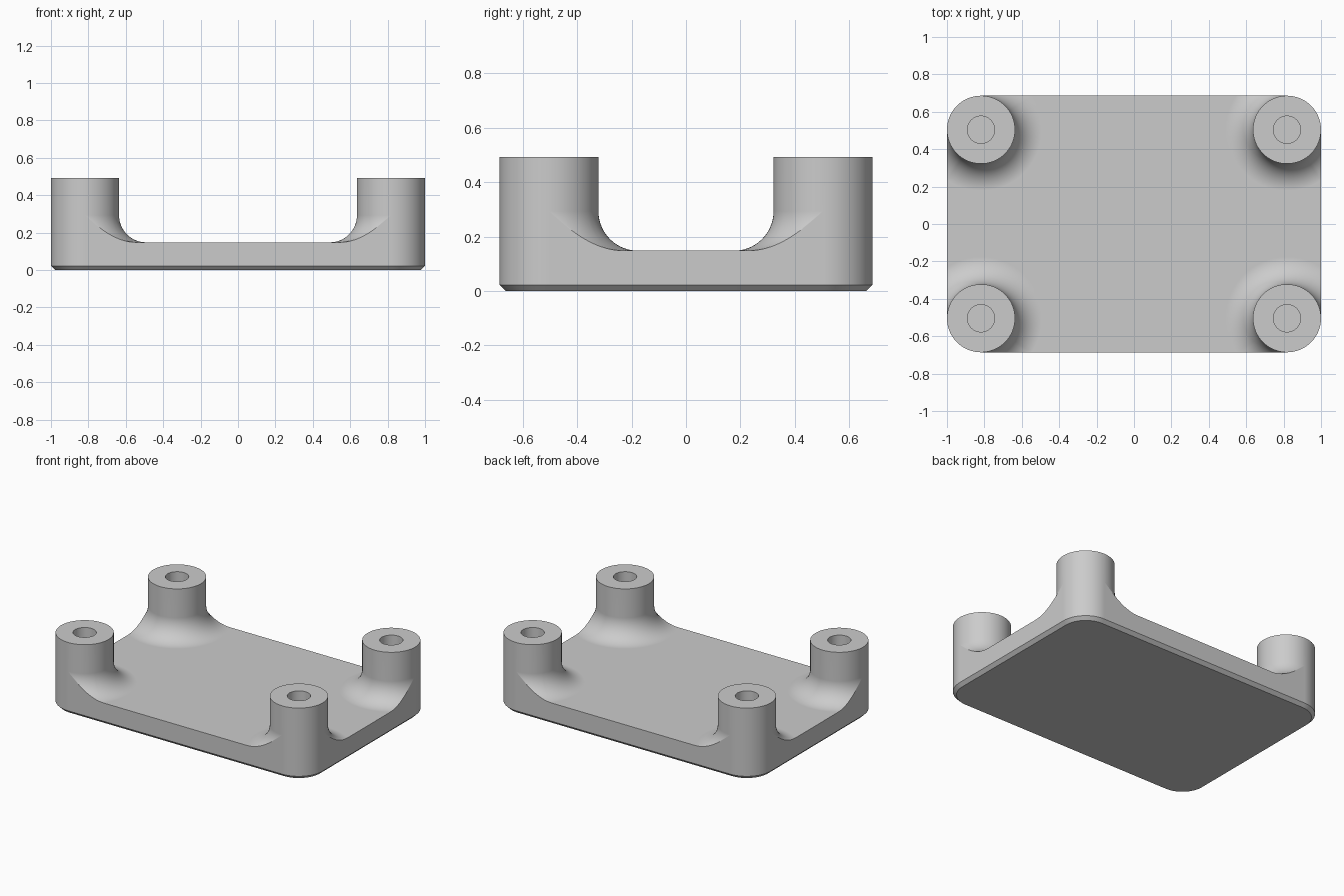
import bpy, bmesh
from math import sin, cos, asin, acos, pi, radians
from mathutils import Vector, Matrix

cube = bpy.data.objects.get("Cube")
if cube:
    bpy.data.objects.remove(cube)

# Dimensions
HALF_X, HALF_Y = 1.0, 0.686
POST_R, HOLE_R, FILLET = 0.182, 0.073, 0.145
PLATE_TOP, POST_TOP, HOLE_FLOOR, CHAMFER = 0.148, 0.493, 0.15, 0.022
CX, CY = HALF_X - POST_R, HALF_Y - POST_R
FILLET_TOP = PLATE_TOP + FILLET
STEPS = 14

bm = bmesh.new()


def face(points):
    bm.faces.new([bm.verts.new(p) for p in points])


def polar(angle, radius, z):
    return Vector((CX + radius * cos(angle), CY + radius * sin(angle), z))


def span(start, end, count):
    return [start + (end - start) * i / count for i in range(count)]


def skin(columns):
    """Fill quads between neighbouring columns of points."""
    for a, b in zip(columns, columns[1:]):
        for i in range(len(a) - 1):
            face([a[i], b[i], b[i + 1], a[i + 1]])


def fillet_column(angle):
    """Concave arc from post to plate, cut off at the plate's side."""
    reach = min(POST_R + FILLET, POST_R / max(sin(angle), cos(angle), 0.01))
    sweep = acos(max(0.0, min(1.0, 1 - (reach - POST_R) / FILLET)))
    return [polar(angle, POST_R + FILLET * (1 - cos(sweep * i / STEPS)),
                  FILLET_TOP - FILLET * sin(sweep * i / STEPS))
            for i in range(STEPS + 1)]


# Angles around one post: outer corner, then the filleted remainder
clip = asin(POST_R / (POST_R + FILLET))
corner = span(0, pi / 2, 16) + [pi / 2]
side_a = span(pi / 2, pi - clip, 16)
inner = span(pi - clip, 3 * pi / 2 + clip, 30)
side_b = span(3 * pi / 2 + clip, 2 * pi, 16) + [2 * pi]
around = corner[:-1] + side_a + inner + side_b

# Post shaft, rim, hole and rounded corner wall with its chamfer
skin([[polar(t, POST_R, FILLET_TOP), polar(t, POST_R, POST_TOP),
       polar(t, HOLE_R, POST_TOP), polar(t, HOLE_R, HOLE_FLOOR)] for t in around])
face([polar(t, HOLE_R, HOLE_FLOOR) for t in around[:-1]])
skin([[polar(t, POST_R - CHAMFER, 0), polar(t, POST_R, CHAMFER),
       polar(t, POST_R, FILLET_TOP)] for t in corner])

# Fillet around the post's inner side
columns = [fillet_column(t) for t in side_a + inner + side_b]
skin(columns)
ends = [c[-1] for c in columns]
na, nb = len(side_a), len(side_a) + len(inner)

# Plate top, the two straight sides, their chamfers and the underside
face([(0, 0, PLATE_TOP), (HALF_X, 0, PLATE_TOP)] + ends[na:nb + 1][::-1]
     + [(0, HALF_Y, PLATE_TOP)])
face([(0, HALF_Y, CHAMFER), (CX, HALF_Y, CHAMFER)] + ends[:na + 1]
     + [(0, HALF_Y, PLATE_TOP)])
face([(HALF_X, 0, CHAMFER), (HALF_X, CY, CHAMFER)] + ends[nb:][::-1]
     + [(HALF_X, 0, PLATE_TOP)])
low_x, low_y = HALF_X - CHAMFER, HALF_Y - CHAMFER
face([(0, low_y, 0), (CX, low_y, 0), (CX, HALF_Y, CHAMFER), (0, HALF_Y, CHAMFER)])
face([(low_x, 0, 0), (low_x, CY, 0), (HALF_X, CY, CHAMFER), (HALF_X, 0, CHAMFER)])
face([(0, 0, 0), (low_x, 0, 0)] + [polar(t, POST_R - CHAMFER, 0) for t in corner]
     + [(0, low_y, 0)])

# Mirror the quarter in both directions and weld
for axis in "XY":
    bmesh.ops.mirror(bm, geom=bm.verts[:] + bm.edges[:] + bm.faces[:],
                     matrix=Matrix(), axis=axis, merge_dist=0)
bmesh.ops.remove_doubles(bm, verts=bm.verts[:], dist=0.00002)
bmesh.ops.recalc_face_normals(bm, faces=bm.faces[:])

mesh = bpy.data.meshes.new("mounting_base")
bm.to_mesh(mesh)
bm.free()
base = bpy.data.objects.new("mounting_base", mesh)
bpy.context.collection.objects.link(base)

# Plain grey material
grey = bpy.data.materials.new("light_grey")
grey.use_nodes = True
colour = (0.6, 0.6, 0.6, 1)
grey.diffuse_color = colour
grey.node_tree.nodes["Principled BSDF"].inputs["Base Color"].default_value = colour
mesh.materials.append(grey)

# Smooth curved faces, keep edges crisp and flats flat
bpy.ops.object.select_all(action="DESELECT")
base.select_set(True)
bpy.context.view_layer.objects.active = base
bpy.ops.object.shade_smooth_by_angle(angle=radians(30))
weighted = base.modifiers.new("even_shading", "WEIGHTED_NORMAL")
weighted.keep_sharp = True
